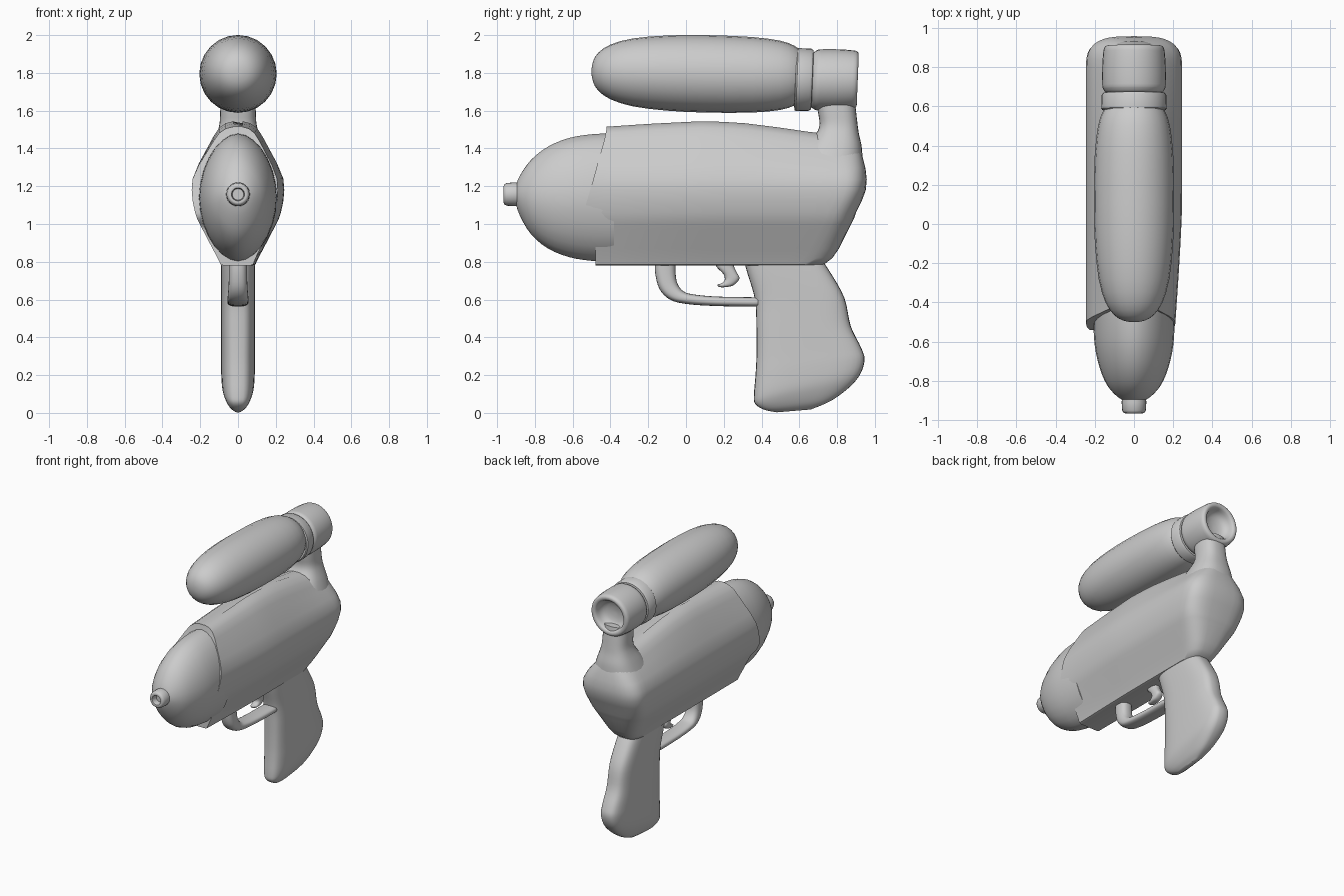
import bpy, bmesh, math
from math import sin, cos, pi


def finish(bm, name, angle=40):
    bmesh.ops.remove_doubles(bm, verts=bm.verts, dist=1e-5)
    bmesh.ops.recalc_face_normals(bm, faces=bm.faces)
    me = bpy.data.meshes.new(name)
    bm.to_mesh(me)
    bm.free()
    ob = bpy.data.objects.new(name, me)
    bpy.context.collection.objects.link(ob)
    bpy.ops.object.select_all(action='DESELECT')
    ob.select_set(True)
    bpy.context.view_layer.objects.active = ob
    bpy.ops.object.shade_smooth_by_angle(angle=math.radians(angle))
    return ob


def spow(v, e):
    return math.copysign(abs(v) ** e, v)


def refine(rows, sub):
    """Catmull-Rom interpolation of rows of numbers."""
    out = []
    for i in range(len(rows) - 1):
        p0, p1, p2 = rows[max(i - 1, 0)], rows[i], rows[i + 1]
        p3 = rows[min(i + 2, len(rows) - 1)]
        for k in range(sub):
            t = k / sub
            out.append([0.5 * (2*b + (c-a)*t + (2*a-5*b+4*c-d)*t*t + (3*b-a-3*c+d)*t**3)
                        for a, b, c, d in zip(p0, p1, p2, p3)])
    return out + [list(rows[-1])]


def skin(bm, rings):
    vs = [[bm.verts.new(p) for p in r] for r in rings]
    n = len(vs[0])
    for a, b in zip(vs, vs[1:]):
        for i in range(n):
            bm.faces.new((a[i], a[(i+1) % n], b[(i+1) % n], b[i]))
    bm.faces.new(vs[0])
    bm.faces.new(vs[-1])


def loft(name, rows, e=2.0, sub=4, n=28, angle=40):
    """Each row: side-view end points (ya, za), (yb, zb) and half width of a superellipse."""
    rings = []
    for ya, za, yb, zb, w in refine(rows, sub):
        ring = []
        for i in range(n):
            a = 2 * pi * i / n
            c, s = spow(cos(a), 2 / e), spow(sin(a), 2 / e)
            ring.append((w * s, (ya+yb)/2 + (ya-yb)/2*c, (za+zb)/2 + (za-zb)/2*c))
        rings.append(ring)
    bm = bmesh.new()
    skin(bm, rings)
    return finish(bm, name, angle)


def turned(name, prof, z0, lean=0.0, slope=0.0, **kw):
    """Round part along y from (y, r); lean tilts rings, slope tilts the axis."""
    rows = []
    for y, r in prof:
        z = z0 + slope * y
        rows.append((y + lean * r, z + r, y - lean * r, z - r, r))
    return loft(name, rows, **kw)


def lerp(table, x):
    for (a, u), (b, v) in zip(table, table[1:]):
        if x <= b:
            return u + (v - u) * max(0, (x - a) / (b - a))
    return table[-1][1]


# Water tank, collar and rear cap
turned("water_tank", [(-.5, .015), (-.492, .055), (-.465, .1), (-.40, .145), (-.28, .18),
                      (-.1, .199), (.1, .205), (.35, .2), (.5, .183), (.57, .16), (.6, .14)],
       1.797, slope=-.02, sub=2, n=24)
turned("tank_collar", [(.575, .1), (.58, .16), (.588, .167), (.655, .165), (.668, .157), (.675, .12)],
       1.764, lean=.04, sub=1, n=32)
turned("tank_cap", [(.655, .12), (.672, .146), (.69, .158), (.71, .162), (.8, .162), (.88, .156),
                    (.9, .15), (.909, .138), (.907, .122), (.895, .112), (.86, .1), (.835, .07), (.825, .01)],
       1.763, lean=.04, sub=2, n=32)

# Neck joining body and cap
loft("tank_neck", [(.58, 1.34, .935, 1.34, .17), (.64, 1.42, .93, 1.41, .14), (.69, 1.48, .915, 1.48, .112),
                   (.707, 1.53, .908, 1.53, .098), (.698, 1.6, .9, 1.6, .094), (.69, 1.68, .89, 1.68, .09)], e=2.6)

# Main body: stacked horizontal slices (z, half width, front y, back y)
slices = [(.78, .075, -.48, .7), (.785, .092, -.48, .73), (.82, .108, -.48, .775), (.87, .135, -.48, .81),
          (.97, .187, -.476, .86), (1.0, .203, -.487, .875), (1.025, .215, -.53, .888),
          (1.06, .227, -.54, .9), (1.12, .24, -.525, .93), (1.18, .245, -.507, .952), (1.24, .24, -.49, .957),
          (1.32, .207, -.47, .95), (1.4, .163, -.45, .937), (1.46, .13, -.434, .925),
          (1.505, .1, -.425, .91), (1.53, .065, -.42, .89), (1.54, .025, -.42, .87)]
crown = [(-.42, -.025), (-.2, -.01), (.1, .005), (.3, -.005), (.5, -.03), (.7, -.06), (1, -.09)]
rings = []
for z, w, f, b in slices:
    half = [(w, f + (b - .15 - f) * i / 14) for i in range(14)]
    half += [(w * spow(cos(a), .62), b - .15 + .15 * spow(sin(a), .72))
             for a in [pi / 2 * i / 9 for i in range(10)]]
    outline = half + [(-x, y) for x, y in half[-2::-1]]
    ring = []
    for x, y in outline:
        if x > 0:
            x *= 1 - .14 * min(1, max(0, (.1 - y) / .6)) ** 1.3
        k = min(1, max(0, (z - 1.2) / .34))
        ring.append((x, y, z + lerp(crown, y) * k * k * (3 - 2 * k)))
    rings.append(ring)
bm = bmesh.new()
skin(bm, rings)
finish(bm, "main_body", 45)

# Front barrel and nozzle
loft("front_barrel", [(-.38, 1.48, -.38, .8, .207), (-.5, 1.475, -.5, .805, .207), (-.62, 1.455, -.62, .825, .2),
                      (-.73, 1.41, -.73, .87, .176), (-.82, 1.34, -.82, .945, .138),
                      (-.88, 1.255, -.88, 1.045, .085), (-.905, 1.19, -.905, 1.12, .04)], e=1.85, sub=3)
turned("nozzle", [(-.87, .06), (-.91, .063), (-.95, .06), (-.962, .053), (-.965, .045), (-.963, .035),
                  (-.955, .032), (-.92, .03)], 1.157, sub=1, n=24)

# Grip: slices fanned from top to bottom
loft("grip", [(.3, .83, .69, .85, .088), (.325, .74, .76, .75, .09), (.365, .6, .838, .61, .09),
              (.373, .45, .872, .46, .09), (.373, .3, .925, .35, .09), (.368, .2, .945, .285, .09),
              (.36, .1, .925, .21, .085), (.365, .05, .87, .14, .07), (.41, .018, .77, .065, .045),
              (.48, .003, .66, .018, .015)], e=3.2, n=36)

# Trigger guard
loft("trigger_guard", [(-.165, .82, -.055, .82, .048), (-.163, .74, -.055, .74, .048), (-.14, .655, -.045, .685, .05),
                       (-.085, .6, -.015, .645, .054), (0, .577, .035, .628, .056), (.15, .566, .16, .616, .056),
                       (.36, .562, .36, .612, .056), (.38, .563, .38, .611, .05)], e=2.6, n=24)

# Trigger
loft("trigger", [(.14, .82, .26, .82, .03), (.16, .775, .255, .775, .03), (.198, .735, .268, .745, .03),
                 (.205, .705, .283, .71, .03), (.19, .687, .25, .675, .028), (.17, .68, .2, .665, .022),
                 (.166, .676, .172, .667, .012)], e=2.6, n=20)
